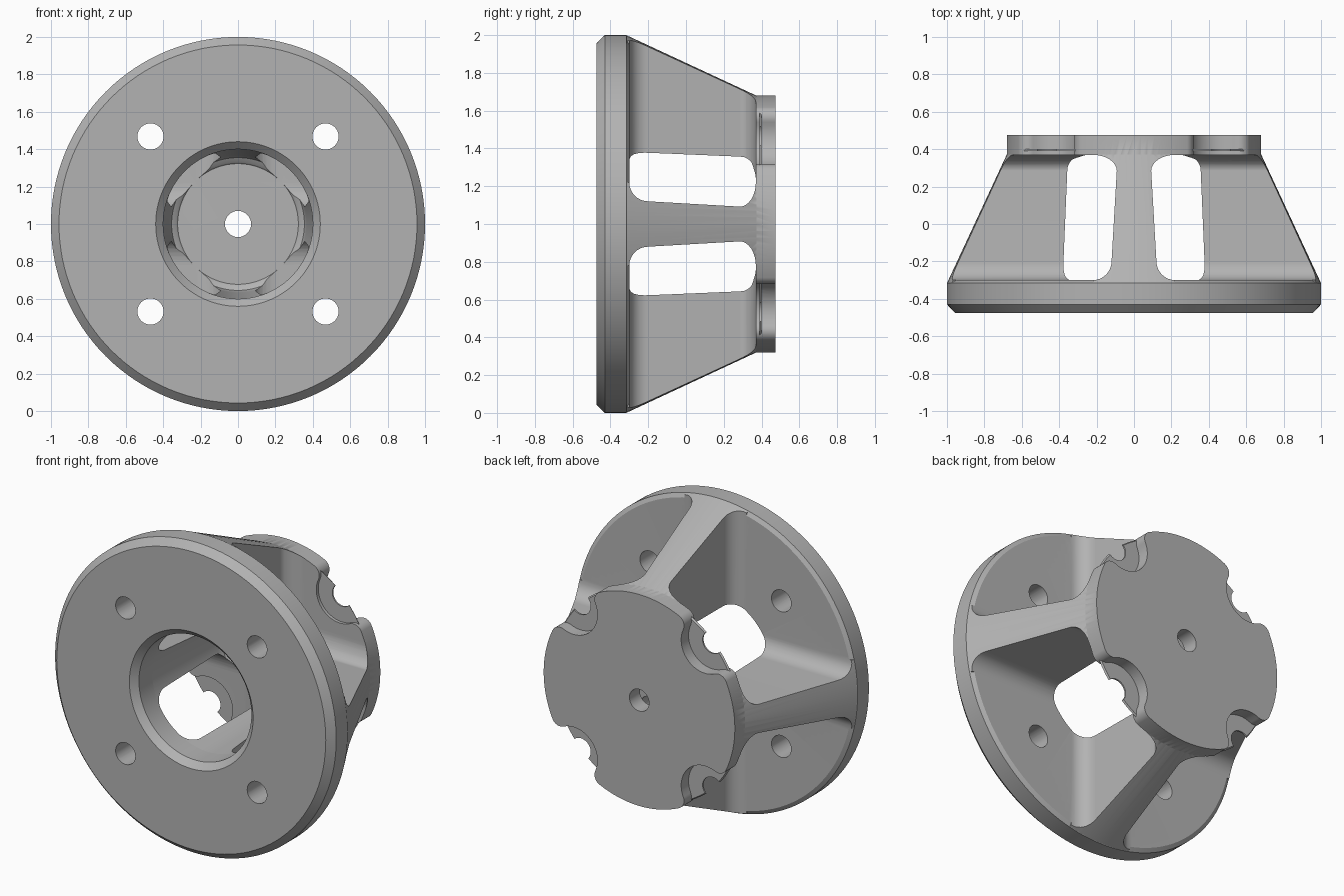
import bpy, bmesh, math
from mathutils import Matrix, Vector

cube = bpy.data.objects.get("Cube")
if cube:
    bpy.data.objects.remove(cube, do_unlink=True)

AXIS_Z = 1.0      # height of the turning axis, which runs along y
BOLT = 0.468      # bolt offset from the axis in x and z
SIGNS = [(1, 1), (-1, 1), (-1, -1), (1, -1)]

grey = bpy.data.materials.new("satin grey")
grey.use_nodes = True
grey.diffuse_color = (0.45, 0.45, 0.45, 1)
grey.node_tree.nodes["Principled BSDF"].inputs["Base Color"].default_value = (0.45, 0.45, 0.45, 1)


def finish(bm, name):
    bmesh.ops.remove_doubles(bm, verts=bm.verts, dist=1e-5)
    bmesh.ops.recalc_face_normals(bm, faces=bm.faces)
    mesh = bpy.data.meshes.new(name)
    bm.to_mesh(mesh)
    bm.free()
    mesh.materials.append(grey)
    obj = bpy.data.objects.new(name, mesh)
    obj.location.z = AXIS_Z
    bpy.context.collection.objects.link(obj)
    return obj


def revolve(name, profile, steps=128):
    """Turn a closed (radius, y) profile around the y axis."""
    bm = bmesh.new()
    verts = [bm.verts.new((r, y, 0)) for r, y in profile]
    edges = [bm.edges.new((a, b)) for a, b in zip(verts, verts[1:] + verts[:1])]
    bmesh.ops.spin(bm, geom=verts + edges, cent=(0, 0, 0), axis=(0, 1, 0),
                   angle=math.tau, steps=steps)
    return finish(bm, name)


def combine(target, other, operation):
    mod = target.modifiers.new(operation.lower(), 'BOOLEAN')
    mod.object, mod.operation, mod.solver = other, operation, 'EXACT'
    bpy.context.view_layer.objects.active = target
    bpy.ops.object.modifier_apply(modifier=mod.name)
    bpy.data.objects.remove(other, do_unlink=True)


def arc(cx, cz, r, start, end, steps):
    return [(cx + r * math.cos(a), cz + r * math.sin(a))
            for a in (start + (end - start) * i / steps for i in range(steps + 1))]


# Front flange with chamfered rim and bore
flange = revolve("motor_mount", [
    (0.44, -0.475), (0.957, -0.475), (1, -0.43), (1, -0.315),
    (0.975, -0.3), (0.4, -0.3), (0.4, -0.435)])

# Conical shell that becomes the four ribs
shell = revolve("ribs", [
    (0.97, -0.335), (0.998, -0.312), (0.68, 0.372), (0.66, 0.4),
    (0.3, 0.4), (0.33, 0.36), (0.355, 0.345), (0.367, 0.31), (0.403, -0.33)])

# Pockets between ribs: square sections whose inner corner follows a filleted draft
section = [(-0.32, 0.22)]
for i in range(9):
    a = i / 8 * math.pi / 2
    section.append((-0.2 - 0.1 * math.cos(a), 0.22 - 0.1 * math.sin(a)))
for i in range(9):
    a = i / 8 * math.pi / 2
    section.append((0.285 + 0.085 * math.sin(a), 0.222 - 0.13 * math.cos(a)))
section.append((0.39, 0.222))
bm = bmesh.new()
for sx, sz in SIGNS:
    rows = []
    for y, w in section:
        rows.append([bm.verts.new((sx * x, y, sz * z))
                     for x, z in ((w, w), (1.2, w), (1.2, 1.2), (w, 1.2))])
    for a, b in zip(rows, rows[1:]):
        for k in range(4):
            n = (k + 1) % 4
            bm.faces.new((a[k], a[n], b[n], b[k]))
    bm.faces.new(rows[0])
    bm.faces.new(rows[-1])
combine(shell, finish(bm, "pocket_cutter"), 'DIFFERENCE')

# Back plate: round outline with a filleted bolt clearance on each diagonal
R, NOTCH, FIL = 0.68, 0.17, 0.06
D = BOLT * math.sqrt(2)
c = R - FIL
off = math.acos((c * c + D * D - (NOTCH + FIL) ** 2) / (2 * c * D))
outline = []
for q in range(4):
    diag = math.pi / 4 + q * math.pi / 2
    hub = Vector((D * math.cos(diag), D * math.sin(diag)))
    f1 = Vector((c * math.cos(diag - off), c * math.sin(diag - off)))
    f2 = Vector((c * math.cos(diag + off), c * math.sin(diag + off)))
    to1 = f1 - hub
    turn = math.atan2(to1.y, to1.x) - (diag + math.pi)
    turn = (turn + math.pi) % math.tau - math.pi
    out1, out2 = diag - off, diag + off
    sweep = (diag + turn - out1) % math.tau
    outline += arc(f1.x, f1.y, FIL, out1, out1 + sweep, 8)
    outline += arc(hub.x, hub.y, NOTCH, diag + math.pi + turn, diag + math.pi - turn, 20)
    outline += arc(f2.x, f2.y, FIL, out2 - sweep, out2, 8)
    outline += arc(0, 0, R, out2, diag + math.pi / 2 - off, 16)
bm = bmesh.new()
face = bm.faces.new([bm.verts.new((x, 0.37, z)) for x, z in outline])
bmesh.ops.remove_doubles(bm, verts=bm.verts, dist=1e-5)
extruded = bmesh.ops.extrude_face_region(bm, geom=bm.faces[:])["geom"]
bmesh.ops.translate(bm, vec=(0, 0.105, 0),
                    verts=[v for v in extruded if isinstance(v, bmesh.types.BMVert)])
plate = finish(bm, "back_plate")

combine(flange, shell, 'UNION')
combine(flange, plate, 'UNION')

# Four bolt holes and the centre hole
bm = bmesh.new()
for x, z in [(0, 0)] + [(sx * BOLT, sz * BOLT) for sx, sz in SIGNS]:
    place = Matrix.Translation((x, 0, z)) @ Matrix.Rotation(math.pi / 2, 4, 'X')
    bmesh.ops.create_cone(bm, cap_ends=True, segments=40, radius1=0.07, radius2=0.07,
                          depth=1.4, matrix=place)
combine(flange, finish(bm, "hole_cutter"), 'DIFFERENCE')

# Smooth shading with crisp edges
bpy.ops.object.select_all(action='DESELECT')
flange.select_set(True)
bpy.context.view_layer.objects.active = flange
bpy.ops.object.shade_smooth_by_angle(angle=math.radians(25))
weighted = flange.modifiers.new("weighted_normals", 'WEIGHTED_NORMAL')
weighted.keep_sharp = True
